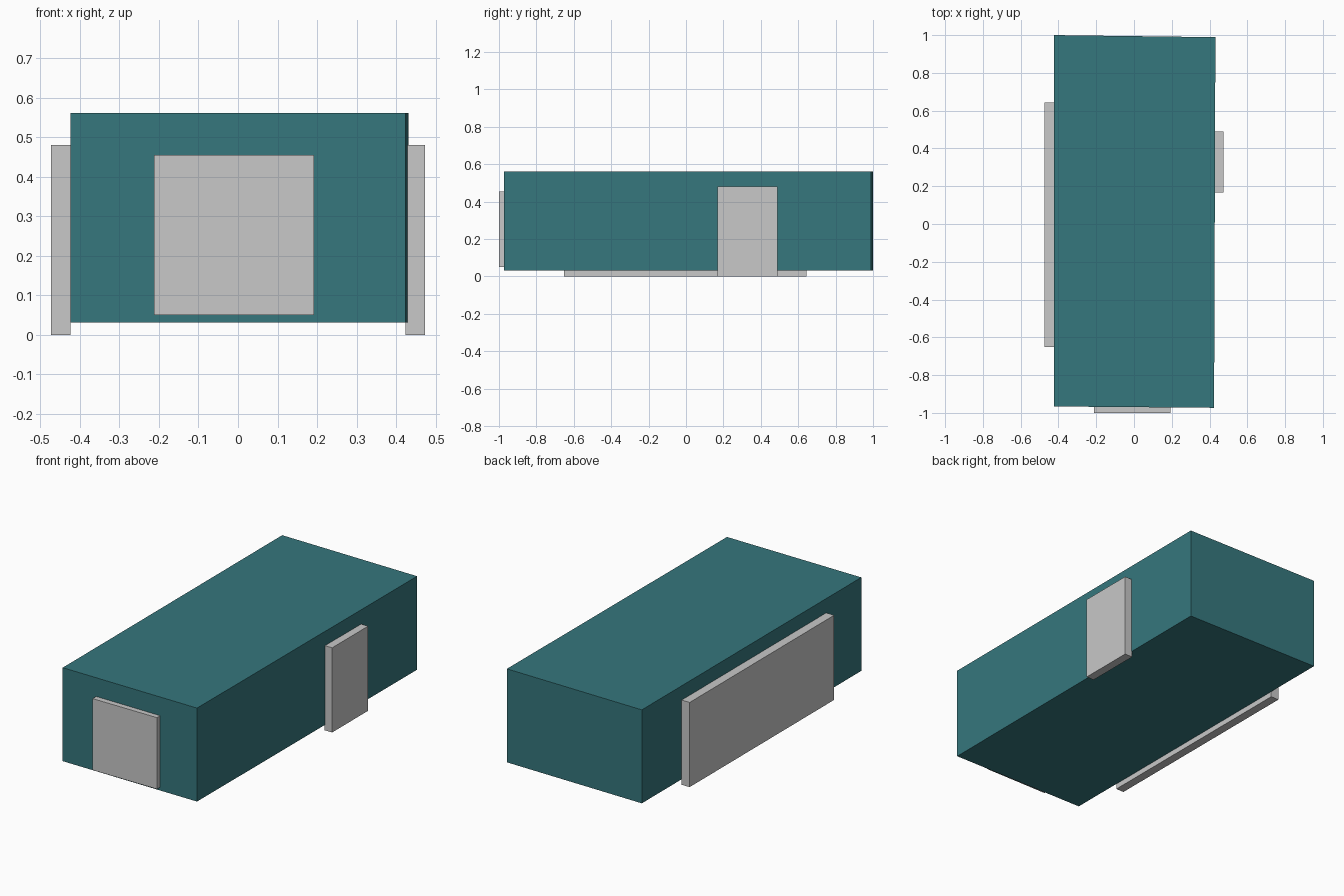
import bpy, bmesh

if "Cube" in bpy.data.objects:
    bpy.data.objects.remove(bpy.data.objects["Cube"])


def material(name, color):
    m = bpy.data.materials.new(name)
    m.diffuse_color = (*color, 1.0)
    m.use_nodes = True
    m.node_tree.nodes["Principled BSDF"].inputs["Base Color"].default_value = m.diffuse_color
    return m


def prism(name, outline, z0, z1, mat):
    """Extrude a plan outline (counter-clockwise) from z0 up to z1."""
    bm = bmesh.new()
    base = bm.faces.new([bm.verts.new((x, y, z0)) for x, y in outline])
    top = bmesh.ops.extrude_face_region(bm, geom=[base])["geom"]
    for v in top:
        if isinstance(v, bmesh.types.BMVert):
            v.co.z = z1
    bmesh.ops.recalc_face_normals(bm, faces=bm.faces)
    me = bpy.data.meshes.new(name)
    bm.to_mesh(me)
    bm.free()
    me.materials.append(mat)
    ob = bpy.data.objects.new(name, me)
    bpy.context.collection.objects.link(ob)
    return ob


def panel(name, x0, x1, y0, y1, z0, z1, mat):
    return prism(name, [(x0, y0), (x1, y0), (x1, y1), (x0, y1)], z0, z1, mat)


teal = material("teal", (0.036, 0.184, 0.205))
grey = material("light grey", (0.578, 0.578, 0.578))

# Main body, slightly out of square in plan
prism("body", [(-0.423, -0.966), (0.424, -0.973), (0.431, 0.989), (-0.423, 1.0)],
      0.031, 0.561, teal)

# Panels on the front, left and right walls
panel("front_panel", -0.212, 0.192, -1.0, -0.968, 0.05, 0.455, grey)
panel("left_panel", -0.473, -0.423, -0.652, 0.643, 0.0, 0.48, grey)
panel("right_panel", 0.424, 0.473, 0.168, 0.49, 0.0, 0.48, grey)
